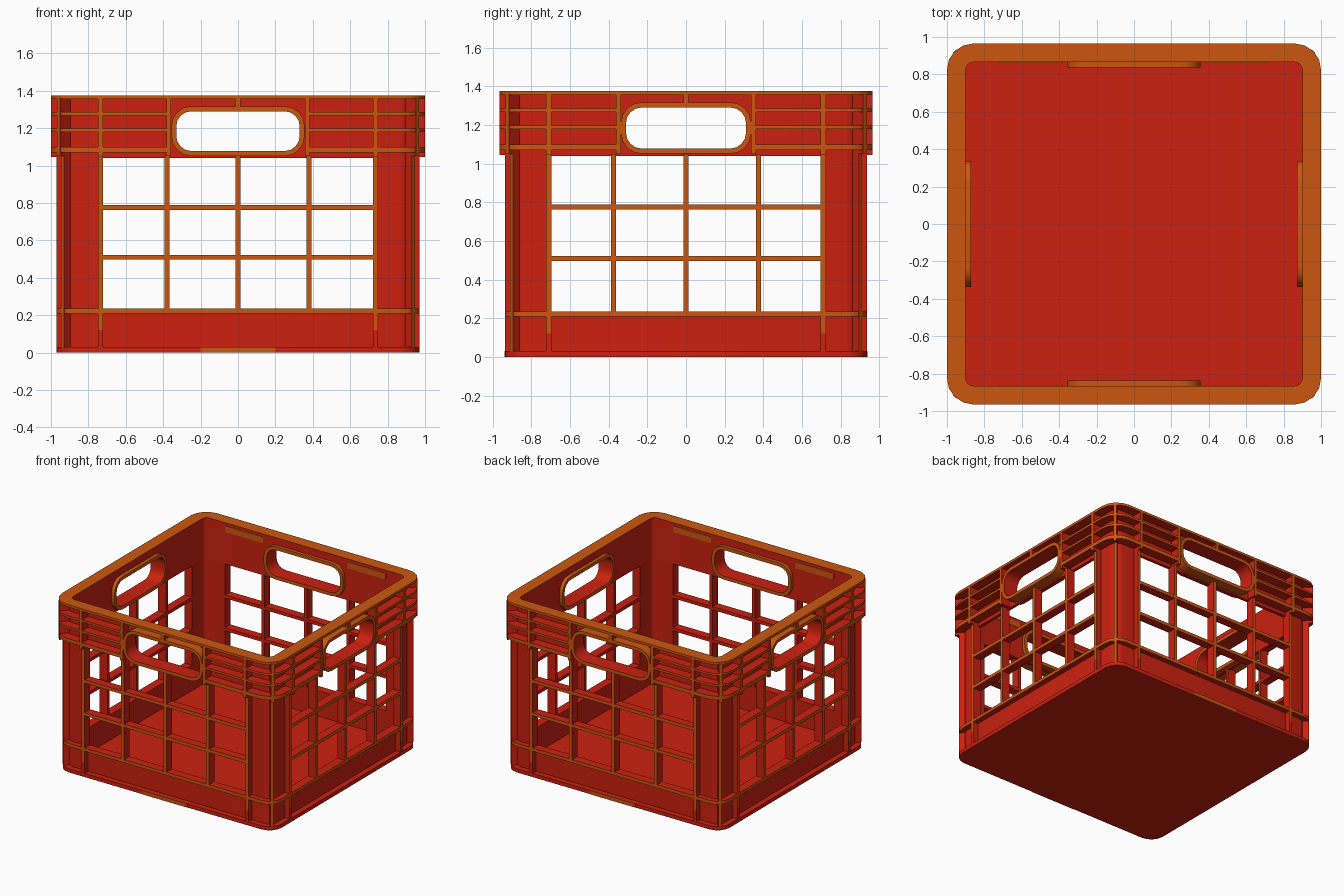
import bpy, bmesh, math

if "Cube" in bpy.data.objects:
    bpy.data.objects.remove(bpy.data.objects["Cube"])

X, Y, R = 1.0, 0.965, 0.14      # outer rim half sizes and corner radius
SKIN, INNER, BODY = 0.075, 0.10, 0.03   # insets from the rim outline


def material(name, col):
    m = bpy.data.materials.new(name)
    m.diffuse_color = (*col, 1)
    m.use_nodes = True
    m.node_tree.nodes["Principled BSDF"].inputs["Base Color"].default_value = m.diffuse_color
    return m


MATS = [material("red plastic", (0.60, 0.015, 0.005)),
        material("orange edge", (0.60, 0.095, 0.005))]
parts = {}


def part(name):
    return parts.setdefault(name, bmesh.new())


def side_map(k):
    # k: 0 front, 1 right, 2 back, 3 left; u along wall, z up, d outward
    def f(u, z, d):
        return [(u, -d, z), (d, u, z), (-u, d, z), (-d, -u, z)][k]
    return f


def flat(a, b, c):
    return (a, b, c)


def strip(name, outer, inner, lo, hi, closed=True, fmap=flat, orange=()):
    """Solid between two matching outlines, extruded from lo to hi."""
    bm = bmesh.new()
    v = [[bm.verts.new(fmap(p[0], p[1], h)) for p in pts]
         for pts in (outer, inner) for h in (lo, hi)]
    ol, oh, il, ih = v
    n = len(outer)

    def face(tag, *vs):
        bm.faces.new(vs).material_index = int(tag in orange)
    for i in range(n if closed else n - 1):
        j = (i + 1) % n
        face("outer", ol[i], ol[j], oh[j], oh[i])
        face("inner", il[i], ih[i], ih[j], il[j])
        face("hi", oh[i], oh[j], ih[j], ih[i])
        face("lo", ol[i], il[i], il[j], ol[j])
    if not closed:
        for i in (0, n - 1):
            face("end", ol[i], oh[i], ih[i], il[i])
    bmesh.ops.recalc_face_normals(bm, faces=bm.faces)
    tmp = bpy.data.meshes.new("tmp")
    bm.to_mesh(tmp)
    bm.free()
    part(name).from_mesh(tmp)
    bpy.data.meshes.remove(tmp)


def arc(cx, cy, r, a0, a1, seg=4):
    return [(cx + r * math.cos(math.radians(a0 + (a1 - a0) * i / seg)),
             cy + r * math.sin(math.radians(a0 + (a1 - a0) * i / seg))) for i in range(seg + 1)]


def rrect(hx, hy, r, cy=0.0):
    pts = []
    for q, (sx, sy) in enumerate([(1, 1), (-1, 1), (-1, -1), (1, -1)]):
        pts += arc(sx * (hx - r), cy + sy * (hy - r), r, 90 * q, 90 * q + 90)
    return pts


def outline(t):
    return rrect(X - t, Y - t, R - t)


def ring(name, t0, t1, z0, z1, orange=()):
    strip(name, outline(t0), outline(t1), z0, z1, True, flat, orange)


def corners(name, t0, t1, z0, z1, ux, uy, orange=()):
    def pts(t, sx, sy):
        p = [(X - t, uy)] + arc(X - R, Y - R, R - t, 0, 90) + [(ux, Y - t)]
        return [(sx * a, sy * b) for a, b in p]
    for sx in (1, -1):
        for sy in (1, -1):
            strip(name, pts(t0, sx, sy), pts(t1, sx, sy), z0, z1, False, flat, orange)


def corner_rib(name, t0, t1, z0, z1):
    half = 0.012
    for sx in (1, -1):
        for sy in (1, -1):
            def pts(t):
                c = (R - t) / math.sqrt(2)
                o = half / math.sqrt(2)
                return [(sx * (X - R + c + e), sy * (Y - R + c - e)) for e in (o, -o)]
            strip(name, pts(t0), pts(t1), z0, z1, False, flat, ("outer",))


def bar(name, k, u0, u1, z0, z1, t0, t1, orange=("hi",)):
    """Box on wall k from inset t1 (inside) to inset t0 (outside)."""
    D = X if k % 2 else Y
    strip(name, [(u0, z0), (u1, z0)], [(u0, z1), (u1, z1)], D - t1, D - t0,
          False, side_map(k), orange)


# floor slab
bm = part("floor")
lo = [bm.verts.new((x, y, 0)) for x, y in outline(BODY)]
hi = [bm.verts.new((x, y, 0.03)) for x, y in outline(BODY)]
bm.faces.new(lo[::-1])
bm.faces.new(hi)
for i in range(len(lo)):
    j = (i + 1) % len(lo)
    bm.faces.new((lo[i], lo[j], hi[j], hi[i]))

# lower wall with its ledge, corner posts
ring("lower_wall", SKIN, INNER, 0.03, 0.21)
ring("lower_ledge", BODY, INNER, 0.21, 0.235, ("outer",))
corners("corner_posts", SKIN, INNER, 0.235, 1.04, 0.735, 0.71)
corner_rib("corner_ribs", BODY, SKIN + 0.01, 0.03, 1.05)

# upper band skin, top rim and horizontal band ribs
ring("upper_band", SKIN, INNER, 1.04, 1.06)
ring("upper_band", SKIN, INNER, 1.305, 1.355)
corners("upper_band", SKIN, INNER, 1.06, 1.305, 0.365, 0.345)
ring("top_rim", 0, INNER, 1.355, 1.375, ("outer", "hi"))
for z0, z1 in ((1.07, 1.10), (1.18, 1.197), (1.268, 1.285)):
    corners("band_ribs", 0, SKIN, z0, z1, 0.365, 0.345, ("outer",))
corner_rib("band_ribs", 0, SKIN + 0.01, 1.05, 1.36)

for k in range(4):
    odd = k % 2
    D = X if odd else Y
    edge, mid, grip = (0.71, 0.375, 0.31) if odd else (0.735, 0.38, 0.33)
    w = 0.013
    # window grid
    for u in (-mid, 0, mid):
        bar("window_bars", k, u - w, u + w, 0.23, 1.05, BODY, INNER)
    for z in (0.51, 0.775):
        bar("window_bars", k, -edge, edge, z - w, z + w, BODY, INNER)
    # post edge ribs, red at the foot
    for u in (-edge, edge):
        bar("post_ribs", k, u - w, u + w, 0.03, 0.12, BODY, INNER, ())
        bar("post_ribs", k, u - w, u + w, 0.12, 1.05, BODY, INNER)
        bar("band_ribs", k, u - w, u + w, 1.045, 1.36, 0, SKIN)
    for u in (-grip - 0.04, grip + 0.04):
        bar("band_ribs", k, u - w, u + w, 1.05, 1.36, 0, SKIN)
    bar("band_ribs", k, -w, w, 1.30, 1.36, 0, SKIN)
    # handle collar and the wall plate around it
    zc = 1.184
    strip("handle_collars", rrect(grip + 0.026, 0.133, 0.105, zc), rrect(grip, 0.106, 0.08, zc),
          D - 0.128, D, True, side_map(k), ("outer", "lo", "hi"))
    strip("handle_plates", rrect(grip + 0.035, 0.124, 0.003, 1.1825),
          rrect(grip + 0.012, 0.118, 0.092, zc),
          D - INNER, D - SKIN, True, side_map(k))
    # painted patches on front and back
    if not odd:
        al = ("hi", "lo", "outer", "inner", "end")
        bar("edge_patches", k, -0.2, 0.2, 0.0, 0.03, BODY - 0.003, BODY, al)
        for u in (-0.55, 0.55):
            bar("inner_patches", k, u - 0.17, u + 0.17, 1.30, 1.35, INNER, INNER + 0.003, al)

# turn every part into an object
for name, bm in parts.items():
    bmesh.ops.recalc_face_normals(bm, faces=bm.faces)
    me = bpy.data.meshes.new(name)
    bm.to_mesh(me)
    bm.free()
    for m in MATS:
        me.materials.append(m)
    ob = bpy.data.objects.new(name, me)
    bpy.context.collection.objects.link(ob)
    ob.select_set(True)
    bpy.context.view_layer.objects.active = ob
bpy.ops.object.shade_smooth_by_angle(angle=math.radians(30))
